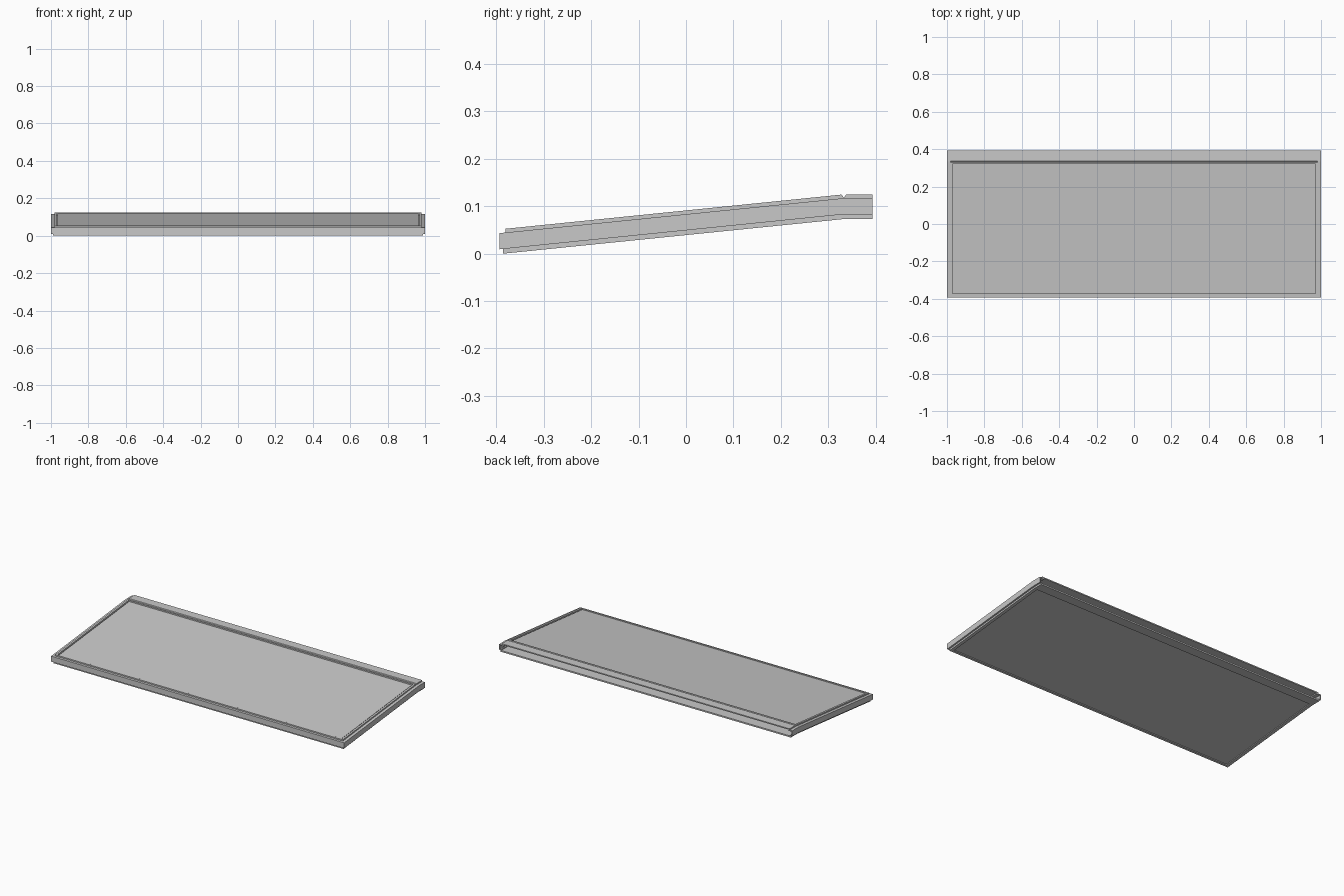
import bpy, bmesh

cube = bpy.data.objects.get("Cube")
if cube:
    bpy.data.objects.remove(cube)

grey = bpy.data.materials.new("plain grey")
grey.use_nodes = True
grey.diffuse_color = (0.58, 0.58, 0.58, 1)
grey.node_tree.nodes["Principled BSDF"].inputs["Base Color"].default_value = grey.diffuse_color

HALF_X, HALF_Y = 1.0, 0.393
BEND_Y, BEND_Z = 0.333, 0.073
SLOPE = BEND_Z / (BEND_Y + 0.385)
LIP = 0.03                       # width of the folded side rim
FRONT = 0.7                      # front rim is narrower than the sides
TOP, DIP = 0.052, 0.045          # rim top and bottom of the crease


def base(y):
    """Height of the lower edge: a ramp that levels out at the back."""
    return BEND_Z + min(0, y - BEND_Y) * SLOPE


def sweep(name, rings):
    """Skin a list of matching closed rings and cap both ends."""
    bm = bmesh.new()
    loops = [[bm.verts.new(p) for p in ring] for ring in rings]
    for a, b in zip(loops, loops[1:]):
        for i in range(len(a)):
            j = (i + 1) % len(a)
            bm.faces.new((a[i], a[j], b[j], b[i]))
    bm.faces.new(loops[0])
    bm.faces.new(loops[-1])
    bmesh.ops.recalc_face_normals(bm, faces=bm.faces)
    mesh = bpy.data.meshes.new(name)
    bm.to_mesh(mesh)
    bm.free()
    mesh.materials.append(grey)
    bpy.context.collection.objects.link(bpy.data.objects.new(name, mesh))


def cross_bar(name, section, half):
    """Bar across the model from a section of (depth, height above ramp)."""
    sweep(name, [[(x, y, base(y) + h) for y, h in section] for x in (-half, half)])


def slab(name, y0, y1, low, high, half):
    cross_bar(name, [(y0, low), (y1, low), (y1, high), (y0, high)], half)


# Stepped channel section: inset from the outside edge, height above ramp
channel = [(LIP, 0), (0.01, 0), (0.01, 0.01), (0, 0.01), (0, 0.044),
           (0.018, 0.044), (0.018, TOP), (LIP, TOP), (LIP, 0.038),
           (0.006, 0.038), (0.006, 0.014), (0.014, 0.014), (0.014, 0.009),
           (LIP, 0.009)]


def rim_ring(side, y, corner=False, dip=False):
    ring = []
    for inset, h in channel:
        yy = y + inset * FRONT if corner else y
        ring.append((side * (HALF_X - inset), yy,
                     base(yy) + (min(h, DIP) if dip else h)))
    return ring


# Rim runs down one side, mitres across the front and up the other side
def side_rings(side):
    return [rim_ring(side, HALF_Y), rim_ring(side, BEND_Y + 0.005),
            rim_ring(side, BEND_Y, dip=True), rim_ring(side, BEND_Y - 0.005),
            rim_ring(side, -HALF_Y, corner=True)]


sweep("folded_rim", side_rings(1) + side_rings(-1)[::-1])

# Sloping upper sheet with a raised panel, leaving a narrow groove all round
inner = HALF_X - LIP
front_edge = -HALF_Y + LIP * FRONT
slab("upper_sheet", front_edge - 0.004, BEND_Y, 0.036, 0.04, inner + 0.004)
slab("raised_panel", front_edge + 0.006, 0.315, 0.039, 0.048, inner - 0.006)

# Lower sheet closes the underside; the hollow between stays open at the back
cross_bar("lower_sheet", [(front_edge - 0.004, 0.005), (BEND_Y, 0.005), (BEND_Y, 0),
                          (HALF_Y, 0), (HALF_Y, 0.009), (BEND_Y, 0.009),
                          (front_edge - 0.004, 0.009)], inner)

# Rear rail and level back strip meet in a V-shaped crease
cross_bar("rear_rail", [(0.321, 0.038), (BEND_Y, 0.038), (BEND_Y, DIP),
                        (BEND_Y - 0.005, TOP), (0.321, TOP)], inner)
cross_bar("back_strip", [(BEND_Y, 0.038), (BEND_Y, DIP), (BEND_Y + 0.005, TOP),
                         (HALF_Y, TOP), (HALF_Y, 0.045), (BEND_Y + 0.005, 0.045)], inner)
